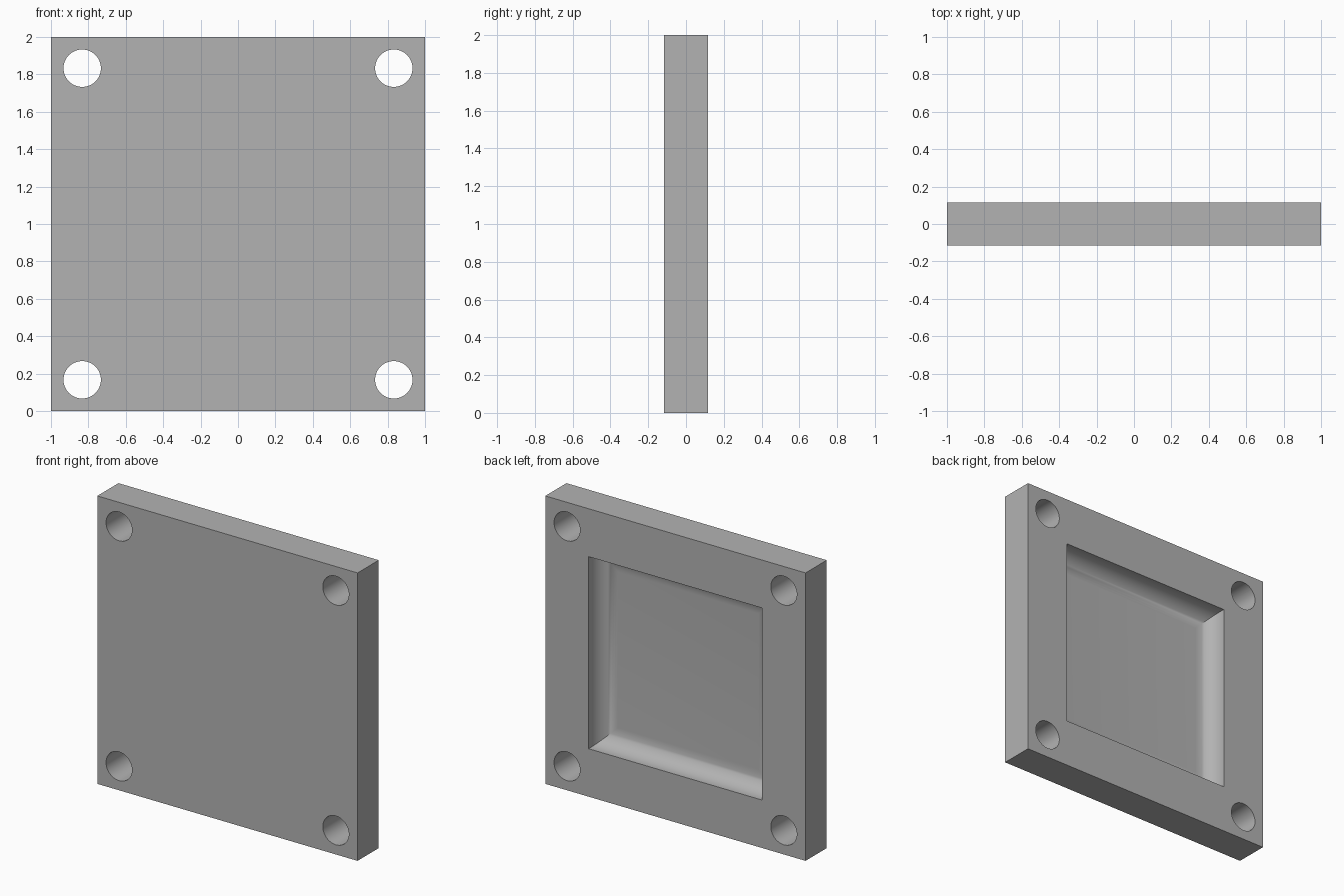
import bpy, bmesh, math

old = bpy.data.objects.get("Cube")
if old:
    bpy.data.objects.remove(old, do_unlink=True)

HALF_T = 0.116      # half plate thickness
POCKET = 0.667      # half width of the pocket mouth
DEPTH = 0.14        # pocket depth
FILLET = 0.125      # radius where pocket walls meet the floor
HOLE_AT, HOLE_R = 0.833, 0.1

grey = bpy.data.materials.new("plain grey")
grey.use_nodes = True
colour = (0.45, 0.45, 0.45, 1)
grey.diffuse_color = colour
grey.node_tree.nodes["Principled BSDF"].inputs["Base Color"].default_value = colour


def make_object(name, bm):
    bmesh.ops.recalc_face_normals(bm, faces=bm.faces)
    mesh = bpy.data.meshes.new(name)
    bm.to_mesh(mesh)
    bm.free()
    mesh.materials.append(grey)
    obj = bpy.data.objects.new(name, mesh)
    bpy.context.collection.objects.link(obj)
    return obj


def square_loft(name, rings):
    """Join square rings given as (y, half width), capped at both ends."""
    bm = bmesh.new()
    loops = [[bm.verts.new((sx * h, y, 1 + sz * h))
              for sx, sz in ((-1, -1), (1, -1), (1, 1), (-1, 1))] for y, h in rings]
    for a, b in zip(loops, loops[1:]):
        for i in range(4):
            j = (i + 1) % 4
            bm.faces.new((a[i], a[j], b[j], b[i]))
    bm.faces.new(loops[0])
    bm.faces.new(loops[-1])
    return make_object(name, bm)


# Square plate
plate = square_loft("mounting_plate", [(-HALF_T, 1), (HALF_T, 1)])

# Pocket cutter with mitred, filleted floor edges
rings = [(HALF_T + 0.1, POCKET)]
floor = HALF_T - DEPTH
for i in range(13):
    a = math.pi / 2 * i / 12
    rings.append((floor + FILLET * (1 - math.sin(a)),
                  POCKET - FILLET * (1 - math.cos(a))))
cutters = [square_loft("pocket_cutter", rings)]

# Corner hole cutters
for sx in (-1, 1):
    for sz in (-1, 1):
        bpy.ops.mesh.primitive_cylinder_add(
            vertices=64, radius=HOLE_R, depth=1,
            location=(sx * HOLE_AT, 0, 1 + sz * HOLE_AT), rotation=(math.pi / 2, 0, 0))
        hole = bpy.context.object
        hole.name = "hole_cutter"
        hole.data.materials.append(grey)
        cutters.append(hole)

# Cut the plate, then discard the cutters
bpy.ops.object.select_all(action='DESELECT')
plate.select_set(True)
bpy.context.view_layer.objects.active = plate
for cutter in cutters:
    cut = plate.modifiers.new("cut", 'BOOLEAN')
    cut.operation = 'DIFFERENCE'
    cut.solver = 'EXACT'
    cut.object = cutter
    bpy.ops.object.modifier_apply(modifier=cut.name)
    bpy.data.objects.remove(cutter, do_unlink=True)

plate.select_set(True)
bpy.ops.object.shade_smooth_by_angle(angle=math.radians(30))
